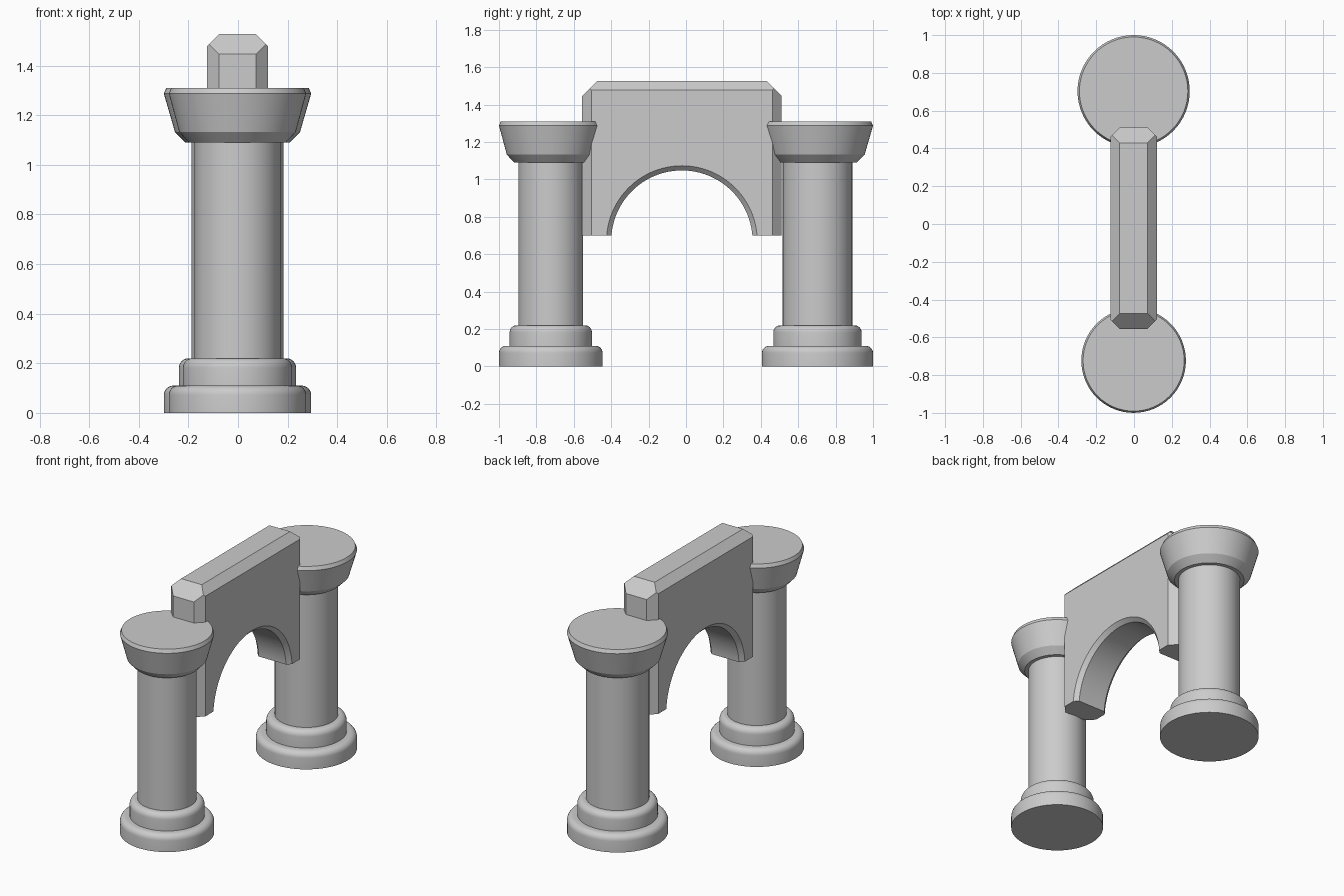
import bpy, bmesh, math
from mathutils import Vector, Matrix

cube = bpy.data.objects.get("Cube")
if cube:
    bpy.data.objects.remove(cube, do_unlink=True)

stone = bpy.data.materials.new("grey stone")
stone.use_nodes = True
GREY = (0.6, 0.6, 0.6, 1)
stone.diffuse_color = GREY
stone.node_tree.nodes["Principled BSDF"].inputs["Base Color"].default_value = GREY


def finish(name, bm):
    """Turn a bmesh into a named, shaded object."""
    bmesh.ops.recalc_face_normals(bm, faces=bm.faces[:])
    mesh = bpy.data.meshes.new(name)
    bm.to_mesh(mesh)
    bm.free()
    mesh.materials.append(stone)
    obj = bpy.data.objects.new(name, mesh)
    bpy.context.collection.objects.link(obj)
    shade(obj)
    return obj


def shade(obj):
    bpy.ops.object.select_all(action='DESELECT')
    obj.select_set(True)
    bpy.context.view_layer.objects.active = obj
    bpy.ops.object.shade_smooth_by_angle(angle=math.radians(25))


def lathe(name, profile, matrix, sides=64):
    """Closed turned solid from (radius, height) points."""
    bm = bmesh.new()
    rings = []
    for r, h in profile:
        angles = [2 * math.pi * i / sides for i in range(sides)]
        rings.append([bm.verts.new((r * math.cos(a), r * math.sin(a), h)) for a in angles])
    for low, high in zip(rings, rings[1:]):
        for i in range(sides):
            j = (i + 1) % sides
            bm.faces.new((low[i], low[j], high[j], high[i]))
    bm.faces.new(rings[0])
    bm.faces.new(rings[-1])
    bmesh.ops.transform(bm, matrix=matrix, verts=bm.verts[:])
    return finish(name, bm)


def rounded_disc(radius, bottom, top, fillet):
    """Profile of a drum with a rounded upper rim."""
    points = [(radius, bottom)]
    for i in range(7):
        a = i / 6 * math.pi / 2
        points.append((radius - fillet + fillet * math.cos(a), top - fillet + fillet * math.sin(a)))
    return points


# Columns: the front one is slightly slimmer
capital = [(0.21, 1.09), (0.252, 1.132), (0.297, 1.287), (0.287, 1.31)]
column_parts = {
    "lower_base": rounded_disc(0.297, 0, 0.11, 0.038),
    "upper_base": rounded_disc(0.236, 0.11, 0.22, 0.038),
    "shaft": [(0.186, 0.21), (0.186, 1.10)],
    "capital": capital,
}
for side, y, scale in (("front", -0.723, 0.932), ("back", 0.703, 1.0)):
    place = Matrix.Translation((-0.002, y, 0)) @ Matrix.Diagonal((scale, scale, 1, 1))
    for part, profile in column_parts.items():
        lathe(side + "_" + part, profile, place)

# Arch wall: a block with its upright and top edges chamfered
HX, HY, BOTTOM, TOP = 0.123, 0.533, 0.70, 1.527
centre = Vector((-0.002, -0.022, 0))
bm = bmesh.new()
size = Matrix.Diagonal((2 * HX, 2 * HY, TOP - BOTTOM, 1))
bmesh.ops.create_cube(bm, size=1, matrix=Matrix.Translation((0, 0, (TOP + BOTTOM) / 2)) @ size)


def chamfer(point, normal):
    bmesh.ops.bisect_plane(bm, geom=bm.verts[:] + bm.edges[:] + bm.faces[:],
                           plane_co=point, plane_no=normal, clear_outer=True)
    bmesh.ops.holes_fill(bm, edges=[e for e in bm.edges if e.is_boundary], sides=0)


for sx in (-1, 1):
    chamfer((sx * (HX - 0.049), 0, TOP), (sx, 0, 1))
    for sy in (-1, 1):
        chamfer((sx * (HX - 0.049), sy * HY, 0), (sx, sy, 0))
for sy in (-1, 1):
    chamfer((0, sy * (HY - 0.081), TOP), (0, sy, 1))
bmesh.ops.translate(bm, vec=centre, verts=bm.verts[:])
wall = finish("arch_wall", bm)

# Round opening, flared at both wall faces
EDGE, RADIUS = 0.025, 0.378
inner = HX - EDGE
flare = [(RADIUS + 2 * EDGE, -HX - EDGE), (RADIUS, -inner), (RADIUS, inner), (RADIUS + 2 * EDGE, HX + EDGE)]
across = Matrix.Translation(centre + Vector((0, 0, 0.67))) @ Matrix.Rotation(math.pi / 2, 4, 'Y')
cutter = lathe("arch_cutter", flare, across, 96)
cutter.hide_render = True
cut = wall.modifiers.new("opening", 'BOOLEAN')
cut.operation = 'DIFFERENCE'
cut.solver = 'EXACT'
cut.object = cutter
bpy.ops.object.select_all(action='DESELECT')
wall.select_set(True)
bpy.context.view_layer.objects.active = wall
bpy.ops.object.modifier_move_to_index(modifier=cut.name, index=0)
bpy.ops.object.modifier_apply(modifier=cut.name)
bpy.data.objects.remove(cutter, do_unlink=True)
shade(wall)
